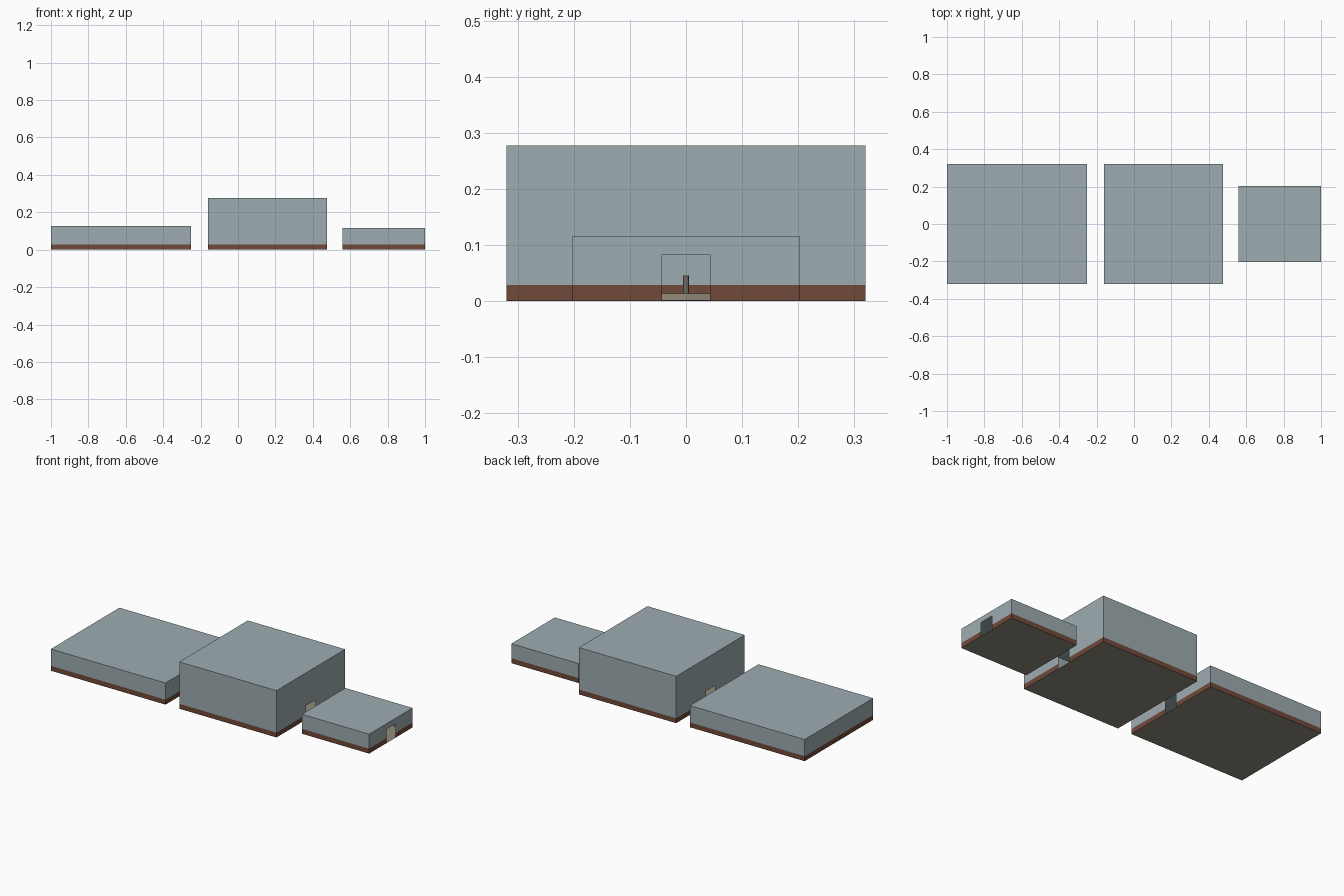
import bpy
import bmesh
from math import cos, sin, tau

if "Cube" in bpy.data.objects:
    bpy.data.objects.remove(bpy.data.objects["Cube"], do_unlink=True)


def material(name, rgb):
    m = bpy.data.materials.new(name)
    m.use_nodes = True
    m.diffuse_color = (*rgb, 1)
    m.node_tree.nodes["Principled BSDF"].inputs["Base Color"].default_value = (*rgb, 1)
    return m


PLASTER = material("blue grey plaster", (0.337, 0.413, 0.434))
BRICK = material("brown brick", (0.162, 0.067, 0.041))
STONE = material("beige stone", (0.283, 0.254, 0.198))

BAND = 0.029         # height of the brick base course
DOOR_HALF = 0.043
DOOR_TOP = 0.083


def finish(name, bm, mats):
    mesh = bpy.data.meshes.new(name)
    bm.to_mesh(mesh)
    bm.free()
    for m in mats:
        mesh.materials.append(m)
    obj = bpy.data.objects.new(name, mesh)
    bpy.context.collection.objects.link(obj)
    return obj


def box(name, x0, x1, y0, y1, z0, z1, mat):
    bm = bmesh.new()
    bmesh.ops.create_cube(bm, size=1)
    for v in bm.verts:
        v.co = (x1 if v.co.x > 0 else x0, y1 if v.co.y > 0 else y0, z1 if v.co.z > 0 else z0)
    return finish(name, bm, [mat])


def prism(name, x, y, radius, z0, z1, sides, mat):
    bm = bmesh.new()
    bmesh.ops.create_cone(bm, cap_ends=True, segments=sides, radius1=radius,
                          radius2=radius, depth=z1 - z0)
    bmesh.ops.translate(bm, verts=bm.verts, vec=(x, y, (z0 + z1) / 2))
    return finish(name, bm, [mat])


def room(name, x0, x1, half, height, doors):
    """Hollow shell with a brick course, and doorways in the chosen end walls."""
    bm = bmesh.new()
    levels = [0, BAND, DOOR_TOP, height]

    def quad(points, index):
        bm.faces.new([bm.verts.new(p) for p in points]).material_index = index

    def wall(cuts, place, door):
        for low, high in zip(levels, levels[1:]):
            for a, b in zip(cuts, cuts[1:]):
                if door and abs(a + b) < 0.001 and high <= DOOR_TOP:
                    continue
                quad([place(a, low), place(b, low), place(b, high), place(a, high)],
                     1 if high <= BAND else 0)

    across = [-half, -DOOR_HALF, DOOR_HALF, half]
    wall([x0, x1], lambda t, z: (t, -half, z), False)
    wall([x1, x0], lambda t, z: (t, half, z), False)
    wall(across, lambda t, z: (x1, t, z), "right" in doors)
    wall(across[::-1], lambda t, z: (x0, t, z), "left" in doors)

    # roof and floor slabs
    quad([(x0, -half, height), (x1, -half, height), (x1, half, height), (x0, half, height)], 0)
    quad([(x0, half, 0), (x1, half, 0), (x1, -half, 0), (x0, -half, 0)], 2)
    bmesh.ops.remove_doubles(bm, verts=bm.verts, dist=0.0001)
    finish(name, bm, [PLASTER, BRICK, STONE])

    # benches along both long walls
    for side, label in ((-1, "front"), (1, "back")):
        y0, y1 = sorted((side * (half - 0.045), side * (half - 0.004)))
        box(f"{name}_{label}_bench", x0 + 0.02, x1 - 0.02, y0, y1, 0.001, 0.022, STONE)


room("long_room", -1.0, -0.25, 0.32, 0.128, ["right"])
room("main_hall", -0.16, 0.476, 0.32, 0.277, ["left", "right"])
room("entry_room", 0.56, 1.0, 0.203, 0.115, ["left", "right"])

# low dais with a ring of posts in the main hall
CENTRE = 0.158
prism("hall_dais", CENTRE, 0, 0.16, 0.001, 0.014, 16, STONE)
for i in range(8):
    angle = tau * i / 8
    prism(f"dais_post_{i + 1}", CENTRE + 0.12 * cos(angle), 0.12 * sin(angle),
          0.005, 0.014, 0.046, 8, STONE)
